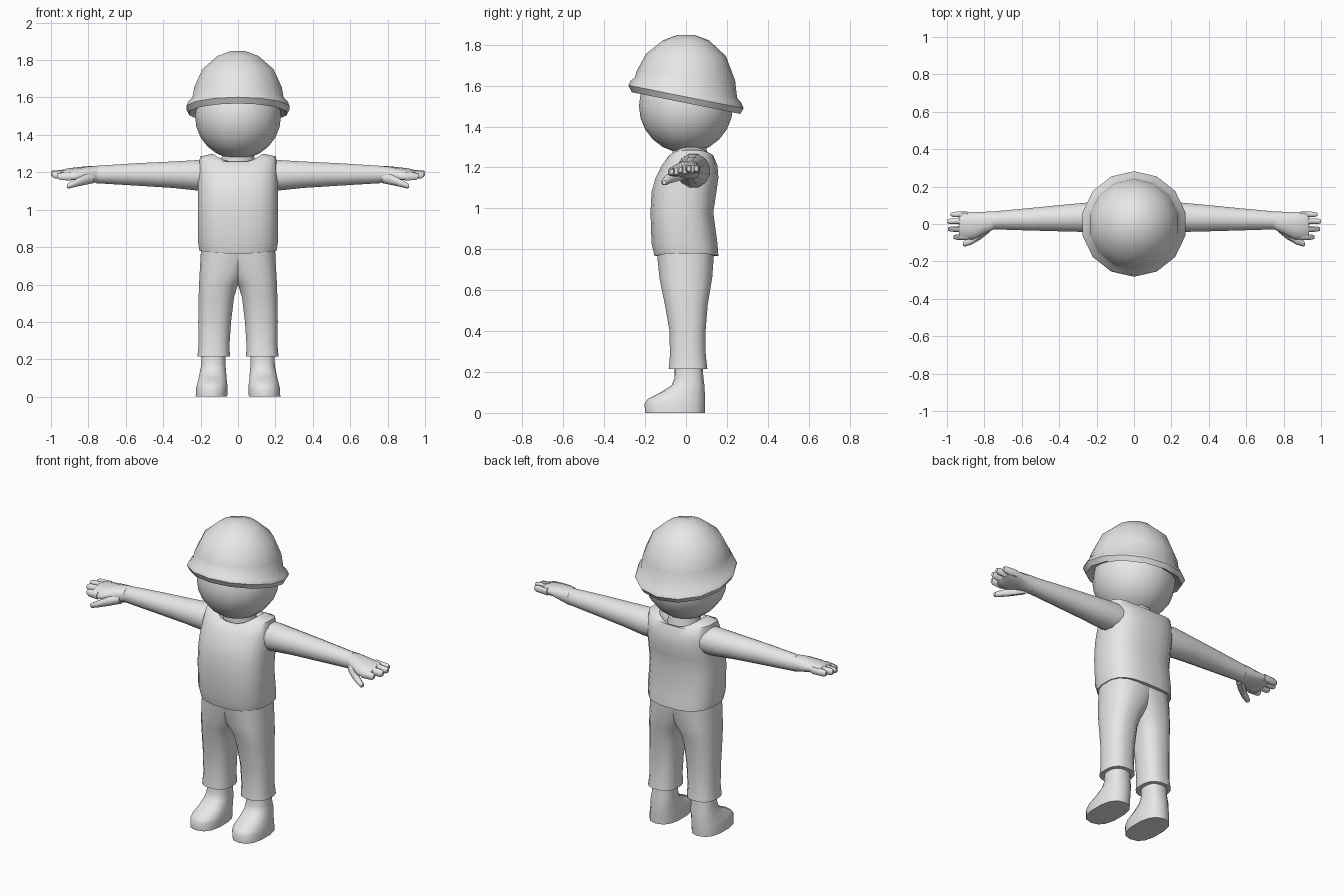
import bpy, bmesh, math
from mathutils import Vector

grey = bpy.data.materials.new("plain_grey")
grey.diffuse_color = (0.8, 0.8, 0.8, 1)


def finish(name, bm, mirror=False, angle=50):
    """Turn a bmesh into a smooth object, optionally mirrored to the other side."""
    bmesh.ops.recalc_face_normals(bm, faces=bm.faces)
    me = bpy.data.meshes.new(name)
    bm.to_mesh(me)
    bm.free()
    me.materials.append(grey)
    for p in me.polygons:
        p.use_smooth = True
    me.set_sharp_from_angle(angle=math.radians(angle))
    ob = bpy.data.objects.new(name, me)
    bpy.context.collection.objects.link(ob)
    if mirror:
        ob.modifiers.new("mirror", 'MIRROR').use_axis[0] = True
    return ob


def add_loft(bm, rings, axis='Z', n=14, power=2.0, bend=None):
    """Skin through rings given as (position, a_min, a_max, b_min, b_max)."""
    loops = []
    for i, (pos, a0, a1, b0, b1) in enumerate(rings):
        loop = []
        for k in range(n):
            t = 2 * math.pi * (k + 0.5) / n
            c, s = math.cos(t), math.sin(t)
            c = math.copysign(abs(c) ** (2 / power), c)
            s = math.copysign(abs(s) ** (2 / power), s)
            a = (a0 + a1) / 2 + c * (a1 - a0) / 2
            b = (b0 + b1) / 2 + s * (b1 - b0) / 2
            co = Vector((a, b, pos)) if axis == 'Z' else Vector((pos, a, b))
            if bend:
                co.z += bend(i, c, s, co)
            loop.append(bm.verts.new(co))
        loops.append(loop)
    for lo, hi in zip(loops, loops[1:]):
        for k in range(n):
            j = (k + 1) % n
            bm.faces.new((lo[k], lo[j], hi[j], hi[k]))
    bm.faces.new(loops[0])
    bm.faces.new(loops[-1])


def loft(name, rings, mirror=False, angle=50, **kw):
    bm = bmesh.new()
    add_loft(bm, rings, **kw)
    return finish(name, bm, mirror, angle)


# Head and neck
bm = bmesh.new()
bmesh.ops.create_uvsphere(bm, u_segments=16, v_segments=12, radius=0.23)
bmesh.ops.translate(bm, verts=bm.verts, vec=(0, 0, 1.5))
finish("head", bm)
loft("neck", [(1.2, -0.1, 0.1, -0.07, 0.12), (1.36, -0.08, 0.08, -0.07, 0.09)], n=12)

# Helmet: faceted dome with a brim sloping down to the back
dome = [(0.225, 1.535), (0.265, 1.515), (0.282, 1.545), (0.272, 1.568), (0.25, 1.59),
        (0.24, 1.65), (0.195, 1.75), (0.112, 1.822), (0.04, 1.848)]
slope = [0.2, 0.2, 0.2, 0.2, 0.2, 0.1, 0.03, 0, 0]
loft("helmet", [(z, -r, r, -r, r) for r, z in dome], n=14,
     bend=lambda i, c, s, co: -slope[i] * co.y)

# Sleeveless top with a scooped collar, raised at the shoulders
lift = [0.02, 0.015, 0, 0, 0, 0, 0.0, 0.03, 0.05, 0.03]
loft("vest", [
    (0.765, -0.19, 0.19, -0.135, 0.14),
    (0.765, -0.208, 0.208, -0.155, 0.16),
    (0.83, -0.216, 0.216, -0.17, 0.155),
    (0.98, -0.215, 0.215, -0.175, 0.135),
    (1.08, -0.215, 0.215, -0.17, 0.15),
    (1.15, -0.215, 0.215, -0.15, 0.16),
    (1.21, -0.213, 0.213, -0.12, 0.155),
    (1.255, -0.205, 0.205, -0.085, 0.135),
    (1.25, -0.135, 0.135, -0.07, 0.12),
    (1.225, -0.09, 0.09, -0.05, 0.1),
], n=20, power=2.7, bend=lambda i, c, s, co: lift[i] * c * c)

# Trouser legs, overlapping at the middle above the crotch
loft("trouser_leg", [
    (0.215, 0.065, 0.195, -0.06, 0.085),
    (0.215, 0.042, 0.218, -0.086, 0.106),
    (0.28, 0.044, 0.212, -0.08, 0.098),
    (0.4, 0.036, 0.214, -0.082, 0.097),
    (0.53, 0.02, 0.212, -0.105, 0.108),
    (0.6, -0.002, 0.21, -0.12, 0.12),
    (0.66, -0.05, 0.207, -0.132, 0.13),
    (0.79, -0.12, 0.2, -0.145, 0.14),
], mirror=True, n=16, power=2.5)

# Shoes
loft("shoe", [
    (0.0, 0.056, 0.228, -0.2, 0.092),
    (0.045, 0.054, 0.226, -0.203, 0.094),
    (0.07, 0.056, 0.22, -0.185, 0.094),
    (0.1, 0.06, 0.212, -0.125, 0.092),
    (0.135, 0.062, 0.205, -0.07, 0.09),
    (0.17, 0.066, 0.198, -0.057, 0.085),
    (0.24, 0.066, 0.196, -0.055, 0.082),
], mirror=True, n=14, power=2.5)

# Arms
loft("arm", [
    (0.15, -0.04, 0.12, 1.11, 1.26),
    (0.22, -0.046, 0.12, 1.1, 1.268),
    (0.35, -0.043, 0.108, 1.114, 1.26),
    (0.55, -0.037, 0.088, 1.127, 1.25),
    (0.76, -0.03, 0.068, 1.14, 1.236),
], mirror=True, axis='X', n=12)


# Hands: palm, four fingers and a drooping thumb, tilted down to the front
def tilt(i, c, s, co):
    return 0.22 * min(co.y, 0) * min(1, max(0, (co.x - 0.75) / 0.1))


bm = bmesh.new()
add_loft(bm, [(0.75, -0.03, 0.068, 1.141, 1.235),
              (0.8, -0.055, 0.067, 1.15, 1.234),
              (0.86, -0.085, 0.066, 1.163, 1.228),
              (0.92, -0.087, 0.066, 1.168, 1.22),
              (0.935, -0.08, 0.06, 1.175, 1.212)],
         axis='X', n=12, power=2.4, bend=tilt)
for y, tip in [(-0.07, 0.965), (-0.027, 0.995), (0.014, 1.0), (0.051, 0.98)]:
    add_loft(bm, [(0.89, y - 0.018, y + 0.018, 1.172, 1.217),
                  (tip - 0.015, y - 0.015, y + 0.015, 1.174, 1.213),
                  (tip, y - 0.009, y + 0.009, 1.182, 1.207)],
             axis='X', n=8, power=2.4, bend=tilt)
add_loft(bm, [(0.77, -0.045, 0.02, 1.14, 1.2),
              (0.82, -0.085, -0.025, 1.13, 1.19),
              (0.87, -0.112, -0.067, 1.12, 1.163),
              (0.905, -0.122, -0.088, 1.112, 1.145),
              (0.915, -0.116, -0.096, 1.117, 1.138)],
         axis='X', n=8)
finish("hand", bm, mirror=True)
